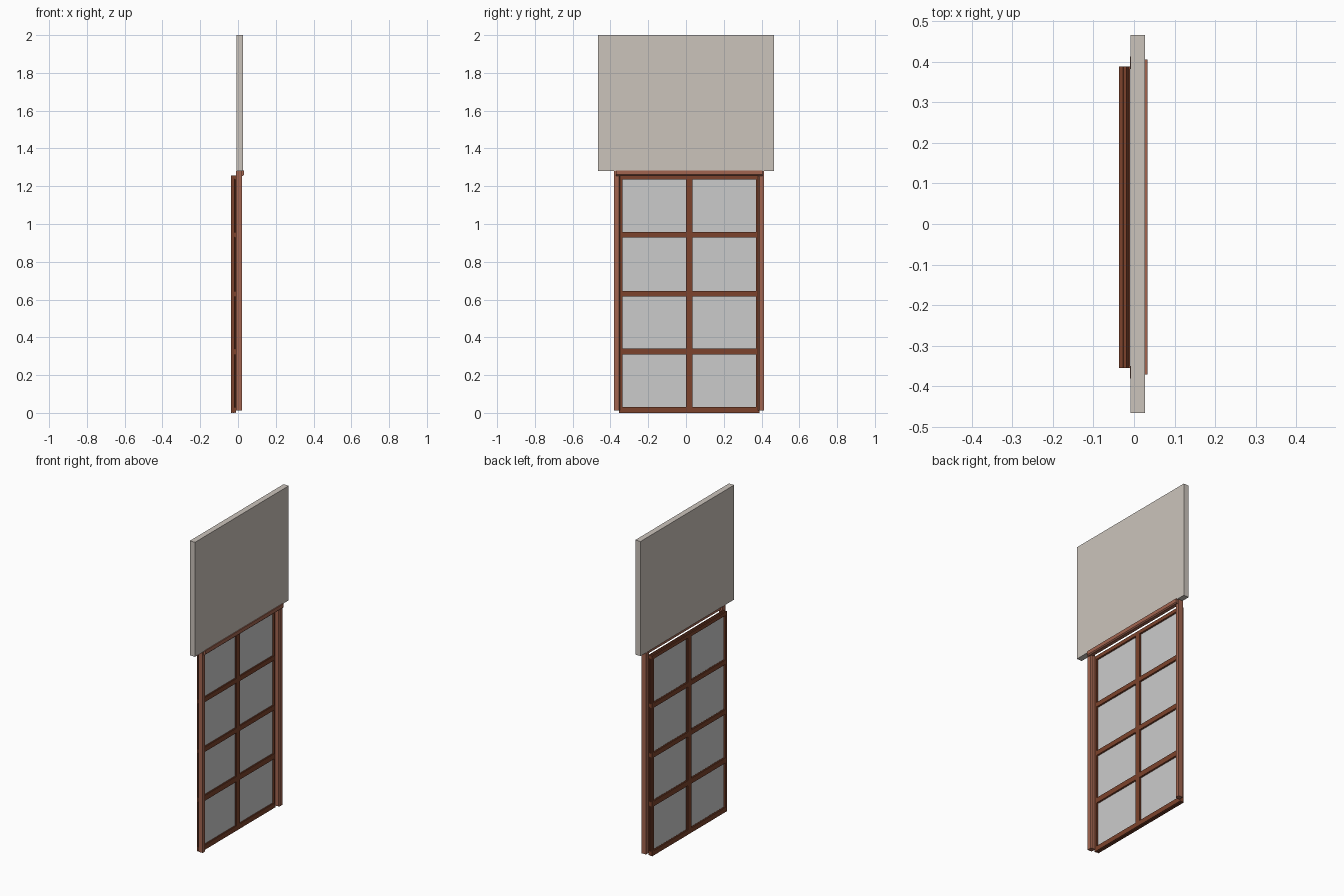
import bpy, bmesh

if "Cube" in bpy.data.objects:
    bpy.data.objects.remove(bpy.data.objects["Cube"])

def mat(name, c):
    m = bpy.data.materials.new(name)
    m.diffuse_color = (*c, 1)
    m.use_nodes = True
    m.node_tree.nodes["Principled BSDF"].inputs["Base Color"].default_value = m.diffuse_color
    return m

casing_brown = mat("casing_brown", (0.36, 0.13, 0.08))
door_brown = mat("door_brown", (0.20, 0.055, 0.025))
wall_beige = mat("wall_beige", (0.60, 0.55, 0.50))

def obj(name, bm, m=None):
    bmesh.ops.recalc_face_normals(bm, faces=bm.faces)
    me = bpy.data.meshes.new(name)
    bm.to_mesh(me)
    bm.free()
    o = bpy.data.objects.new(name, me)
    bpy.context.collection.objects.link(o)
    if m:
        me.materials.append(m)
    return o

def box(name, x, y, z, m=None):
    bm = bmesh.new()
    bmesh.ops.create_cube(bm, size=1)
    for v in bm.verts:
        v.co = [(a + b) / 2 + c * (b - a) for c, (a, b) in zip(v.co, (x, y, z))]
    return obj(name, bm, m)

def moulding(name, profile, axis, lo, hi, m):
    """Extrude an (x, across) profile along axis 'y' or 'z'."""
    bm = bmesh.new()
    place = (lambda x, a, t: (x, a, t)) if axis == 'z' else (lambda x, a, t: (x, t, a))
    f = bm.faces.new([bm.verts.new(place(x, a, lo)) for x, a in profile])
    r = bmesh.ops.extrude_face_region(bm, geom=[f])
    for v in r['geom']:
        if isinstance(v, bmesh.types.BMVert):
            v.co[2 if axis == 'z' else 1] = hi
    return obj(name, bm, m)

def bar(a, b):
    """Bar section with a narrow groove near each face."""
    g = 0.003
    return [(-0.037, a), (-0.030, a), (-0.029, a + g), (-0.027, a + g), (-0.026, a),
            (-0.018, a), (-0.017, a + g), (-0.015, a + g), (-0.014, a), (-0.010, a),
            (-0.010, b), (-0.014, b), (-0.015, b - g), (-0.017, b - g), (-0.018, b),
            (-0.026, b), (-0.027, b - g), (-0.029, b - g), (-0.030, b), (-0.037, b)]

# wall above the opening
box("wall_panel", (-0.009, 0.027), (-0.465, 0.465), (1.28, 2.0), wall_beige)

# casing: two jambs with a stepped edge, and a head
for side, s, outer in (("left", 1, -0.38), ("right", -1, 0.412)):
    prof = [(-0.010, outer), (0.020, outer), (0.020, outer + s * 0.024),
            (0.014, outer + s * 0.030), (-0.010, outer + s * 0.030)]
    moulding(side + "_jamb", prof, 'z', 0.013, 1.28, casing_brown)
moulding("head_casing", [(0.006, 1.255), (0.027, 1.255), (0.033, 1.261), (0.033, 1.284),
                         (0.027, 1.284), (0.027, 1.28), (0.006, 1.28)],
         'y', -0.37, 0.405, casing_brown)

# sash: stiles, centre mullion, rails and cross bars
for name, a, b in (("left_stile", -0.354, -0.337), ("mullion", 0.0, 0.034),
                   ("right_stile", 0.371, 0.388)):
    moulding(name, bar(a, b), 'z', 0.004, 1.256, door_brown)
for name, a, b in (("bottom_rail", 0.0, 0.030), ("lower_bar", 0.308, 0.341),
                   ("middle_bar", 0.615, 0.645), ("upper_bar", 0.928, 0.957),
                   ("top_rail", 1.235, 1.258)):
    moulding(name, bar(a, b), 'y', -0.354, 0.388, door_brown)

# panes
rows = ((0.028, 0.31), (0.339, 0.617), (0.643, 0.93), (0.955, 1.237))
for i, z in enumerate(rows):
    for side, y in (("left", (-0.341, 0.002)), ("right", (0.032, 0.375))):
        box(f"{side}_pane_{i + 1}", (-0.025, -0.021), y, z)
